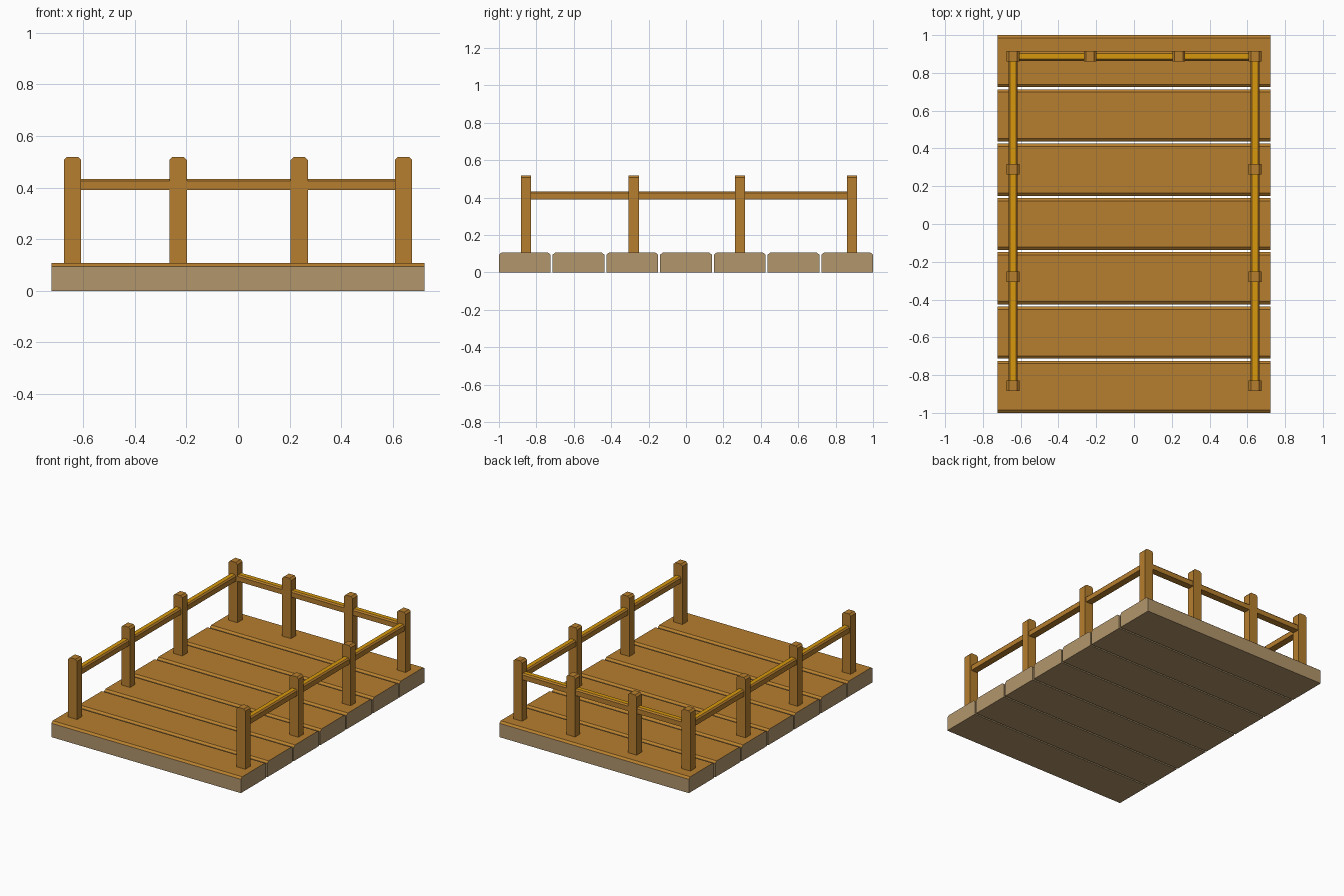
import bpy

if "Cube" in bpy.data.objects:
    bpy.data.objects.remove(bpy.data.objects["Cube"])


def material(name, r, g, b):
    """Material from sRGB 0-255 values, stored linear."""
    lin = [((c / 255 + 0.055) / 1.055) ** 2.4 for c in (r, g, b)]
    m = bpy.data.materials.new(name)
    m.diffuse_color = (*lin, 1)
    m.use_nodes = True
    m.node_tree.nodes["Principled BSDF"].inputs["Base Color"].default_value = m.diffuse_color
    return m


BROWN = material("brown wood", 182, 126, 46)
TAN = material("pale cut wood", 178, 150, 108)
GOLD = material("golden wood", 215, 152, 14)


def beam(name, axis, centre, length, width, z0, z1, cw, ch, mats, rule):
    """Box with chamfered long top edges, running along axis (0 = x, 1 = y)."""
    w, h = width / 2, length / 2
    prof = [(-w, z0), (w, z0), (w, z1 - ch), (w - cw, z1), (-w + cw, z1), (-w, z1 - ch)]
    verts = []
    for s in (-h, h):
        for a, z in prof:
            verts.append((centre[0] + s, centre[1] + a, z) if axis == 0
                         else (centre[0] - a, centre[1] + s, z))
    n = len(prof)
    faces = [tuple(range(n))[::-1], tuple(range(n, 2 * n))]
    faces += [(i, (i + 1) % n, (i + 1) % n + n, i + n) for i in range(n)]
    me = bpy.data.meshes.new(name)
    me.from_pydata(verts, [], faces)
    for m in mats:
        me.materials.append(m)
    for p in me.polygons:
        p.material_index = rule(p.normal)
    ob = bpy.data.objects.new(name, me)
    bpy.context.collection.objects.link(ob)
    return ob


# Deck planks: brown top and chamfers, pale sides and underside
PLANK = 0.276
for i in range(7):
    y = -1 + PLANK / 2 + i * (2 - PLANK) / 6
    beam("deck_plank", 0, (0, y), 1.444, PLANK, 0, 0.107, 0.015, 0.012,
         [BROWN, TAN], lambda n: 0 if n.z > 0.3 else 1)

# Posts
X, YB = 0.641, 0.888
YS = (-0.856, -0.279, 0.289, YB)
spots = [(s * X, y) for s in (-1, 1) for y in YS] + [(-0.232, YB), (0.237, YB)]
for p in spots:
    beam("post", 1, p, 0.055, 0.067, 0.1, 0.519, 0.012, 0.012, [BROWN], lambda n: 0)

# Rails: golden upper face
gold_top = lambda n: 1 if n.z > 0.9 else 0
for s in (-1, 1):
    beam("side_rail", 1, (s * X, (YS[0] + YB) / 2), YB - YS[0], 0.048, 0.391, 0.434,
         0.009, 0.009, [BROWN, GOLD], gold_top)
beam("back_rail", 0, (0, YB), 2 * X, 0.048, 0.391, 0.434, 0.009, 0.009,
     [BROWN, GOLD], gold_top)
